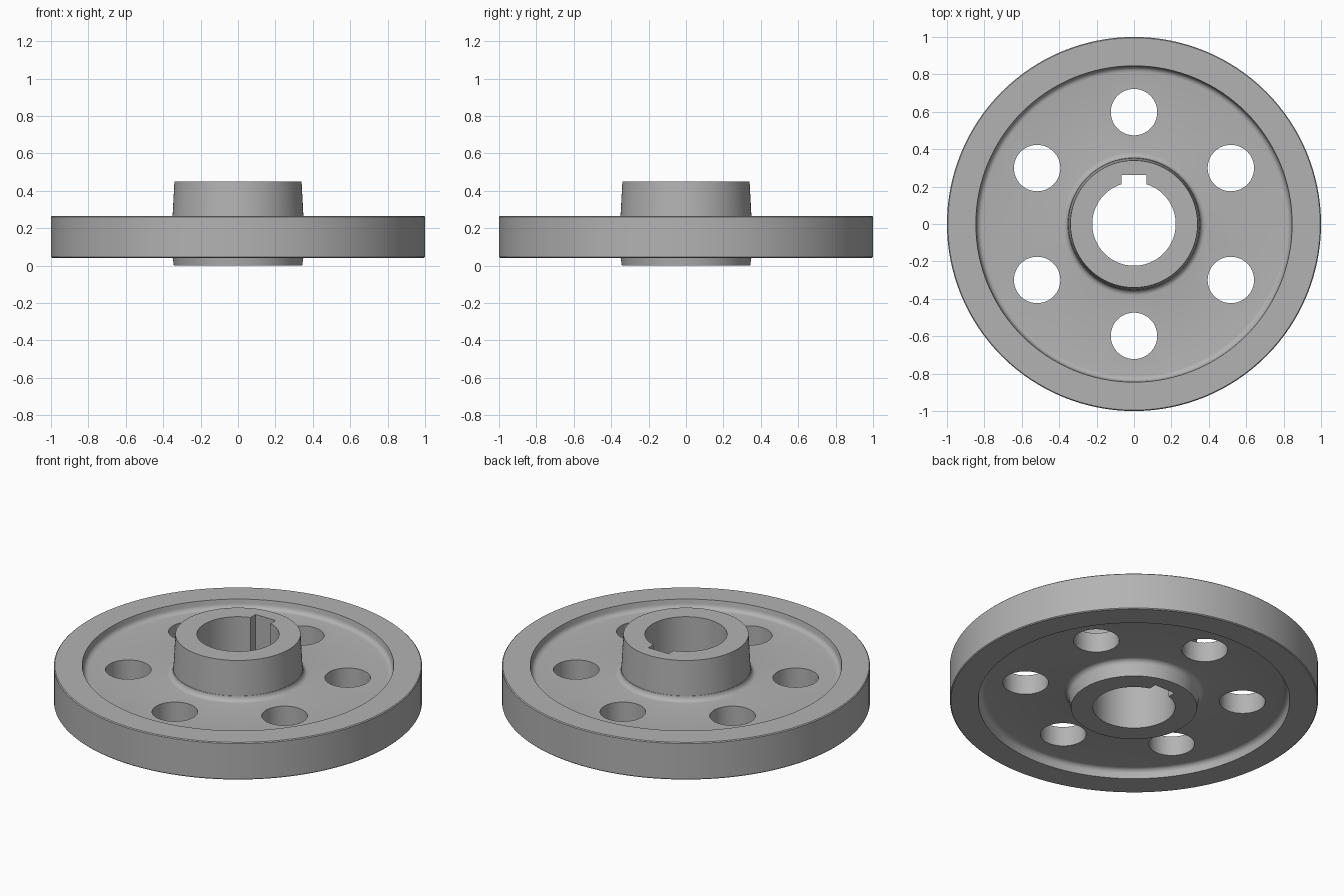
import bpy, bmesh, math
from mathutils import Vector

cube = bpy.data.objects.get("Cube")
if cube:
    bpy.data.objects.remove(cube, do_unlink=True)

SEGMENTS = 128
BORE = 0.223
WEB_TOP, WEB_BOTTOM = 0.213, 0.095
RIM_TOP, RIM_BOTTOM = 0.265, 0.042
HUB_TOP = 0.45

steel = bpy.data.materials.new("plain_grey")
steel.use_nodes = True
grey = (0.45, 0.45, 0.45, 1)
steel.diffuse_color = grey
steel.node_tree.nodes["Principled BSDF"].inputs["Base Color"].default_value = grey


def fillet(r, z, radius, start, end, steps=5):
    """Arc points in the (radius, height) plane, angles in degrees."""
    angles = [math.radians(start + (end - start) * i / steps) for i in range(steps + 1)]
    return [(r + radius * math.cos(a), z + radius * math.sin(a)) for a in angles]


def revolve(name, profile):
    """Closed profile spun about the z axis."""
    bm = bmesh.new()
    verts = [bm.verts.new((r, 0, z)) for r, z in profile]
    edges = [bm.edges.new((v, verts[i - 1])) for i, v in enumerate(verts)]
    bmesh.ops.spin(bm, geom=verts + edges, axis=(0, 0, 1), cent=(0, 0, 0),
                   angle=math.tau, steps=SEGMENTS, use_duplicate=False)
    bmesh.ops.remove_doubles(bm, verts=bm.verts, dist=0.0005)
    bmesh.ops.recalc_face_normals(bm, faces=bm.faces)
    mesh = bpy.data.meshes.new(name)
    bm.to_mesh(mesh)
    bm.free()
    obj = bpy.data.objects.new(name, mesh)
    bpy.context.collection.objects.link(obj)
    return obj


# Wheel: hub, recessed web with filleted corners, and chamfered rim
c, f = 0.005, 0.03
profile = [(BORE, HUB_TOP), (0.34, HUB_TOP), (0.351, WEB_TOP + f)]
profile += fillet(0.383, WEB_TOP + f, f, 180, 270)
profile += fillet(0.812, WEB_TOP + f, f, 270, 360)
profile += [(0.846, RIM_TOP), (1 - c, RIM_TOP), (1, RIM_TOP - c),
            (1, RIM_BOTTOM + c), (1 - c, RIM_BOTTOM), (0.846, RIM_BOTTOM)]
profile += fillet(0.812, WEB_BOTTOM - f, f, 0, 90)
profile += fillet(0.383, WEB_BOTTOM - f, f, 90, 180)
profile += [(0.343, 0), (BORE, 0)]
wheel = revolve("wheel", profile)
wheel.data.materials.append(steel)

# Cutters: six lightening holes and the keyway
cutters = []
for i in range(6):
    a = math.radians(90 + 60 * i)
    bpy.ops.mesh.primitive_cylinder_add(vertices=64, radius=0.124, depth=1,
                                        location=(0.598 * math.cos(a), 0.598 * math.sin(a), 0.15))
    bpy.context.object.name = "hole_cutter"
    cutters.append(bpy.context.object)
bpy.ops.mesh.primitive_cube_add(size=1, location=(0, 0.161, 0.2))
keyway = bpy.context.object
keyway.name = "keyway_cutter"
keyway.scale = (0.134, 0.2, 1)
cutters.append(keyway)

bpy.ops.object.select_all(action='DESELECT')
wheel.select_set(True)
bpy.context.view_layer.objects.active = wheel
for cutter in cutters:
    cutter.hide_render = True
    mod = wheel.modifiers.new("cut", 'BOOLEAN')
    mod.operation = 'DIFFERENCE'
    mod.solver = 'EXACT'
    mod.object = cutter
    bpy.ops.object.modifier_apply(modifier=mod.name)
for cutter in cutters:
    bpy.data.objects.remove(cutter, do_unlink=True)

# Smooth walls, crisp rims
bpy.ops.object.shade_smooth_by_angle(angle=math.radians(30))
